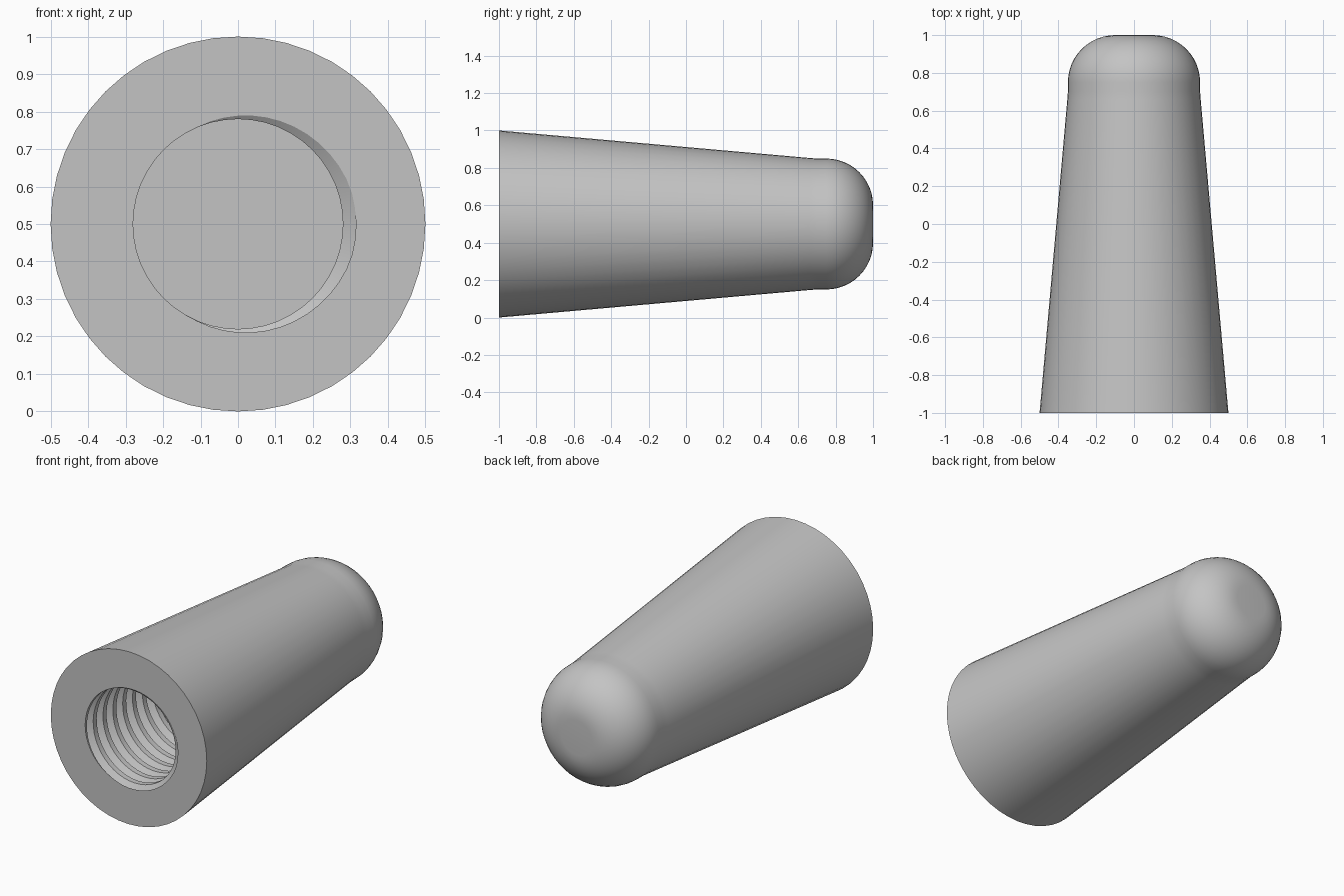
import bpy
import bmesh
from math import pi, sin, cos, floor, radians

cube = bpy.data.objects.get("Cube")
if cube:
    bpy.data.objects.remove(cube, do_unlink=True)

SEGMENTS = 48
FRONT, BORE_END = -1.0, 0.3
PITCH, CREST, GROOVE = 0.09, 0.28, 0.035
KNOTS = [-0.32, -0.05, 0.05, 0.32]   # groove edges as fractions of one pitch


def thread_radius(y, a):
    # Trapezoid groove winding right-handed into the bore
    u = (y - FRONT) / PITCH + a / (2 * pi)
    u = abs(u - floor(u + 0.5))
    depth = (KNOTS[3] - u) / (KNOTS[3] - KNOTS[2])
    return CREST + GROOVE * max(0.0, min(1.0, depth))


def thread_row(turn, knot):
    # One helix line of the thread, clipped to the bore length
    def row(a):
        y = FRONT + (turn + knot - a / (2 * pi)) * PITCH
        y = max(FRONT, min(BORE_END, y))
        return thread_radius(y, a), y
    return row


def ring(r, y):
    return lambda a: (r, y)


# Section rows: bore floor, threaded bore, tapered outside, rounded tip
turns = int((BORE_END - FRONT) / PITCH) + 3
rows = [thread_row(t, k) for t in range(-1, turns) for k in KNOTS]
rows.reverse()
rows = [ring(0, BORE_END)] + rows
rows += [ring(0.5, FRONT), ring(0.353, 0.66), ring(0.35, 0.7)]
for i in range(13):
    b = i / 12 * pi / 2
    rows.append(ring(0.1 + 0.25 * cos(b), 0.75 + 0.25 * sin(b)))
rows.append(ring(0, 1))

# Sweep the rows around the y axis
bm = bmesh.new()
grid = []
for row in rows:
    line = []
    for s in range(SEGMENTS + 1):
        a = 2 * pi * s / SEGMENTS
        r, y = row(a)
        line.append(bm.verts.new((r * cos(a), y, 0.5 + r * sin(a))))
    grid.append(line)
for low, high in zip(grid, grid[1:]):
    for s in range(SEGMENTS):
        bm.faces.new((low[s], low[s + 1], high[s + 1], high[s]))
bmesh.ops.remove_doubles(bm, verts=bm.verts, dist=0.00005)
bmesh.ops.recalc_face_normals(bm, faces=bm.faces)
mesh = bpy.data.meshes.new("threaded_handle")
bm.to_mesh(mesh)
bm.free()

handle = bpy.data.objects.new("threaded_handle", mesh)
bpy.context.collection.objects.link(handle)

# Plain grey plastic
grey = bpy.data.materials.new("grey")
grey.use_nodes = True
colour = (0.55, 0.55, 0.55, 1)
grey.diffuse_color = colour
grey.node_tree.nodes["Principled BSDF"].inputs["Base Color"].default_value = colour
mesh.materials.append(grey)

bpy.ops.object.select_all(action='DESELECT')
handle.select_set(True)
bpy.context.view_layer.objects.active = handle
bpy.ops.object.shade_smooth_by_angle(angle=radians(30))
